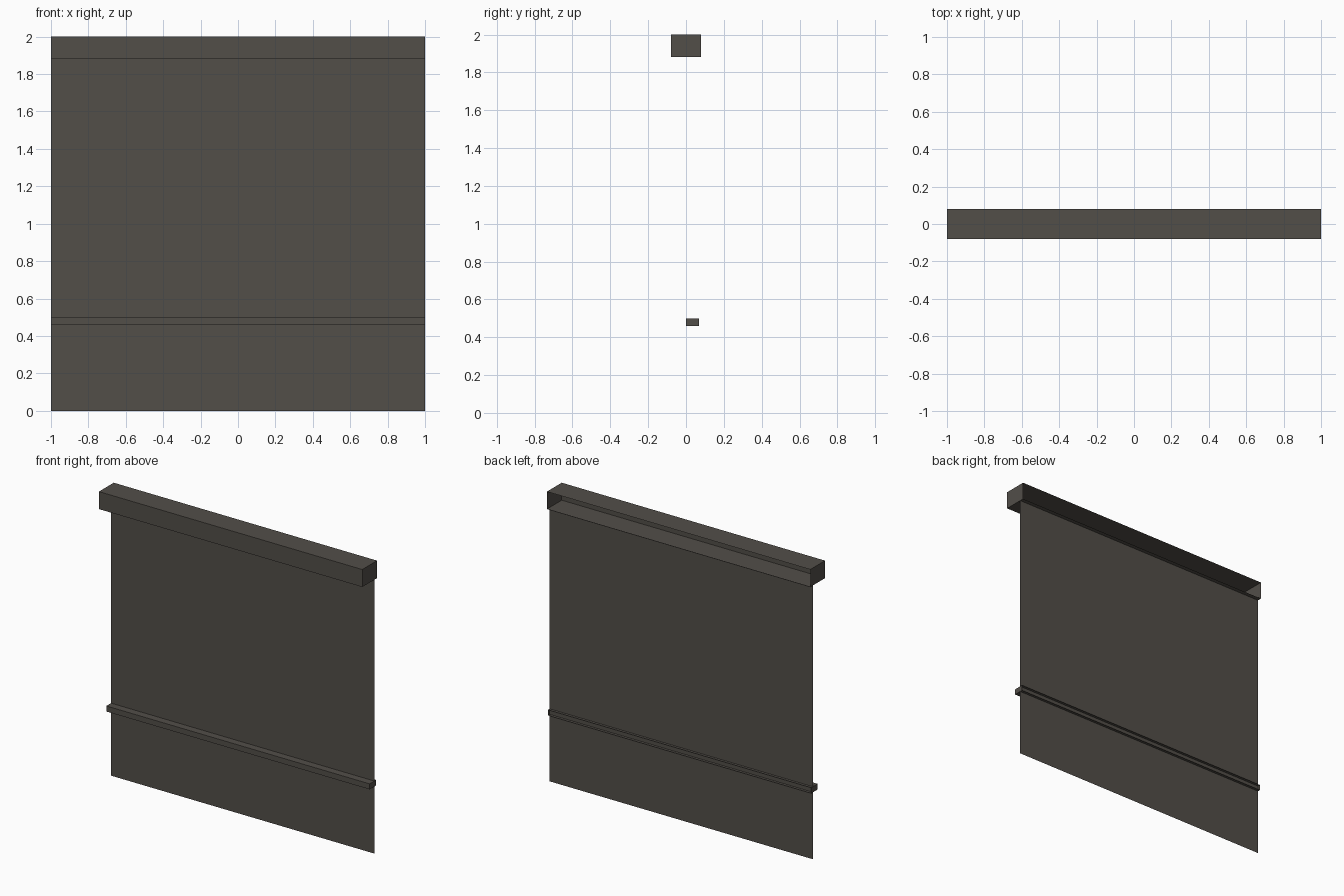
import bpy, bmesh

if "Cube" in bpy.data.objects:
    bpy.data.objects.remove(bpy.data.objects["Cube"])

mat = bpy.data.materials.new("dark_grey_brown")
mat.diffuse_color = (0.085, 0.077, 0.066, 1.0)
mat.use_nodes = True
mat.node_tree.nodes["Principled BSDF"].inputs["Base Color"].default_value = mat.diffuse_color


def finish(bm, name):
    mesh = bpy.data.meshes.new(name)
    bm.to_mesh(mesh)
    bm.free()
    mesh.materials.append(mat)
    obj = bpy.data.objects.new(name, mesh)
    bpy.context.collection.objects.link(obj)
    return obj


def open_back_box(name, y0, y1, z0, z1):
    """Thin-sheet box over the full width with its back (+y) side left open."""
    bm = bmesh.new()
    bmesh.ops.create_cube(bm, size=1.0)
    for v in bm.verts:
        v.co.x *= 2.0
        v.co.y = y0 if v.co.y < 0 else y1
        v.co.z = z0 if v.co.z < 0 else z1
    bm.normal_update()
    back = [f for f in bm.faces if f.normal.y > 0.9]
    bmesh.ops.delete(bm, geom=back, context='FACES')
    return finish(bm, name)


# Wall panel: a single flat sheet facing the front, ending under the top box
bm = bmesh.new()
corners = [(-1, 0), (1, 0), (1, 1.88), (-1, 1.88)]
bm.faces.new([bm.verts.new((x, 0.051, z)) for x, z in corners])
finish(bm, "wall_panel")

# Top box and chair rail
open_back_box("top_box", -0.08, 0.08, 1.88, 2.0)
open_back_box("chair_rail", 0.0, 0.07, 0.46, 0.498)
